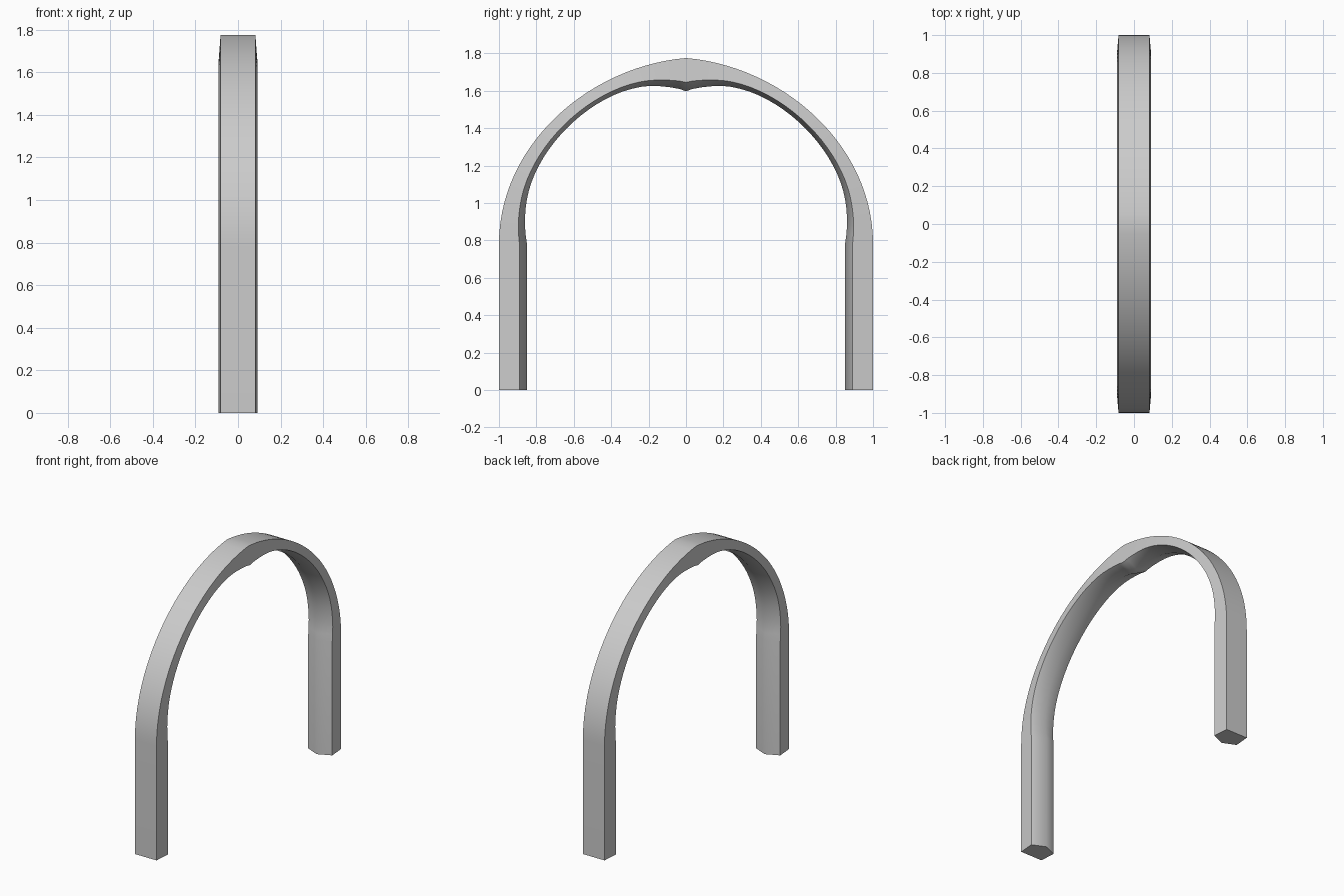
import bpy, bmesh, math
from mathutils import Vector

if "Cube" in bpy.data.objects:
    bpy.data.objects.remove(bpy.data.objects["Cube"])

# Outer edge of the half arch (y, z): vertical leg, then a Bezier up to the apex
P = [Vector(p) for p in ((1, .78), (1, 1.31), (.52, 1.73), (0, 1.775))]
# Radial thickness along the curved part (t, thickness)
T = [(0, .15), (.1, .127), (.25, .1), (.5, .083), (.7, .083), (.83, .103), (.92, .14), (1, .178)]
# Cross-section: x, fraction of the thickness (flat outside, ridge inside)
SECTION = [(-.082, 0), (.082, 0), (.091, .73), (0, 1), (-.091, .73)]
STEPS = 28


def bezier(t):
    s = 1 - t
    pos = P[0]*s**3 + P[1]*3*s*s*t + P[2]*3*s*t*t + P[3]*t**3
    tan = (P[1]-P[0])*s*s + (P[2]-P[1])*2*s*t + (P[3]-P[2])*t*t
    return pos, tan.normalized()


def thickness(t):
    i = max(k for k in range(len(T) - 1) if T[k][0] <= t)
    (t0, a), (t1, b) = T[i], T[i + 1]

    def slope(k):
        if k in (0, len(T) - 1):
            k0, k1 = (0, 1) if k == 0 else (k - 1, k)
        else:
            k0, k1 = k - 1, k + 1
        return (T[k1][1] - T[k0][1]) / (T[k1][0] - T[k0][0])
    h = t1 - t0
    u = (t - t0) / h
    return ((2*u**3 - 3*u*u + 1)*a + (u**3 - 2*u*u + u)*h*slope(i)
            + (3*u*u - 2*u**3)*b + (u**3 - u*u)*h*slope(i + 1))


# Stations: position, inward direction, thickness
stations = [(Vector((1, 0)), Vector((-1, 0)), .15)]
for k in range(STEPS + 1):
    t = k / STEPS
    pos, tan = bezier(t)
    inward = Vector((-tan.y, tan.x))
    if k == STEPS:
        inward = Vector((0, -1))
    stations.append((pos, inward, thickness(t)))

# Half arch skinned from the stations
bm = bmesh.new()
rings = []
for pos, inward, th in stations:
    ring = []
    for x, f in SECTION:
        q = pos + inward * th * f
        ring.append(bm.verts.new((x, max(q.x, 0), q.y)))
    rings.append(ring)
n = len(SECTION)
for a, b in zip(rings, rings[1:]):
    for i in range(n):
        j = (i + 1) % n
        bm.faces.new((a[i], a[j], b[j], b[i]))
bm.faces.new(rings[0])
bmesh.ops.recalc_face_normals(bm, faces=bm.faces)
# The apex end is open, so confirm the foot faces down
bm.normal_update()
foot = min(bm.faces, key=lambda f: f.calc_center_median().z)
if foot.normal.z > 0:
    bmesh.ops.reverse_faces(bm, faces=bm.faces)
mesh = bpy.data.meshes.new("arch")
bm.to_mesh(mesh)
bm.free()
arch = bpy.data.objects.new("arch", mesh)
bpy.context.collection.objects.link(arch)

# Other half by mirroring across y
bpy.context.view_layer.objects.active = arch
arch.select_set(True)
m = arch.modifiers.new("mirror", 'MIRROR')
m.use_axis = (False, True, False)
bpy.ops.object.modifier_apply(modifier=m.name)
bpy.ops.object.shade_smooth_by_angle(angle=math.radians(55))
